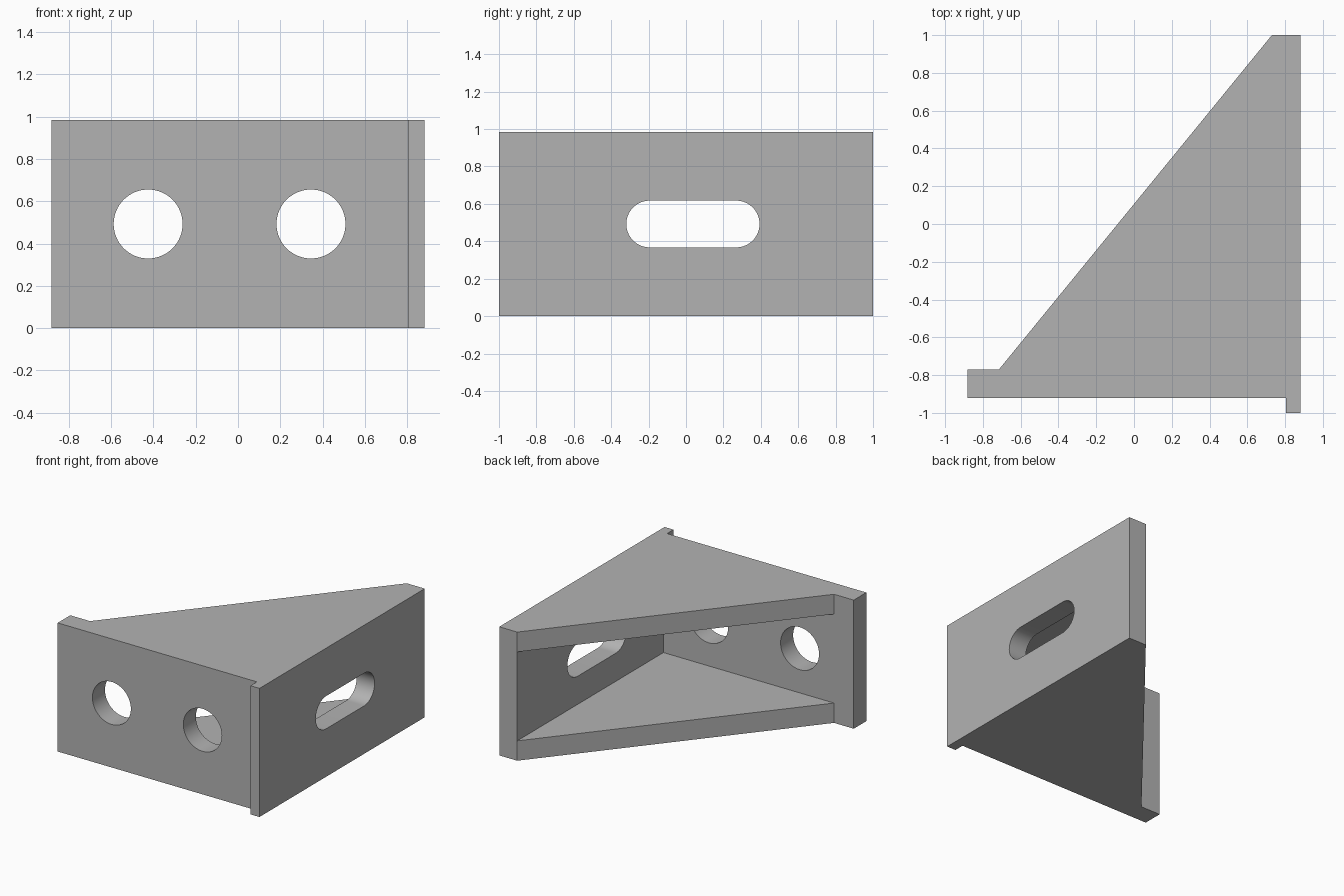
import bpy
import bmesh
from math import cos, sin, pi, radians

cube = bpy.data.objects.get("Cube")
if cube:
    bpy.data.objects.remove(cube, do_unlink=True)

HEIGHT = 0.985
PLATE = 0.152           # wall and plate thickness
SIDE = 0.882            # half width
FRONT_Y = -0.922        # outer face of the front wall
INNER_X = SIDE - PLATE
INNER_Y = FRONT_Y + PLATE
MID_Z = HEIGHT / 2

grey = bpy.data.materials.new("plain_grey")
grey.use_nodes = True
colour = (0.45, 0.45, 0.45, 1)
grey.diffuse_color = colour
grey.node_tree.nodes["Principled BSDF"].inputs["Base Color"].default_value = colour


def prism(name, outline, axis, low, high):
    """Extrude a 2D outline along an axis from low to high."""
    place = {"x": lambda u, v, w: (w, u, v),
             "y": lambda u, v, w: (u, w, v),
             "z": lambda u, v, w: (u, v, w)}[axis]
    bm = bmesh.new()
    ends = [[bm.verts.new(place(u, v, w)) for u, v in outline] for w in (low, high)]
    for ring in ends:
        bm.faces.new(ring)
    n = len(outline)
    for i in range(n):
        j = (i + 1) % n
        bm.faces.new((ends[0][i], ends[0][j], ends[1][j], ends[1][i]))
    bmesh.ops.recalc_face_normals(bm, faces=bm.faces)
    mesh = bpy.data.meshes.new(name)
    bm.to_mesh(mesh)
    bm.free()
    mesh.materials.append(grey)
    obj = bpy.data.objects.new(name, mesh)
    bpy.context.collection.objects.link(obj)
    return obj


def slot(start, end, v, radius, steps=32):
    """Rounded slot outline; a circle when start equals end."""
    points = []
    for centre, turn in ((end, -pi / 2), (start, pi / 2)):
        for i in range(steps + (start != end)):
            a = turn + pi * i / steps
            points.append((centre + radius * cos(a), v + radius * sin(a)))
    return points


# Bracket body: front wall, side wall with locating lip, sloped gussets
bracket = prism("angle_bracket", [
    (-SIDE, FRONT_Y), (SIDE - 0.076, FRONT_Y), (SIDE - 0.076, -1), (SIDE, -1),
    (SIDE, 1), (INNER_X, 1), (-0.715, INNER_Y), (-SIDE, INNER_Y)], "z", 0, HEIGHT)

# Pocket between the gussets, two round holes and one slotted hole
cutters = [prism("pocket_cutter", [(-1, INNER_Y), (INNER_X, INNER_Y), (INNER_X, 1.2), (-1, 1.2)],
                 "z", PLATE, HEIGHT - PLATE)]
for x in (-0.425, 0.345):
    cutters.append(prism("round_hole_cutter", slot(x, x, MID_Z, 0.163), "y", -1.1, -0.7))
cutters.append(prism("slot_cutter", slot(-0.194, 0.268, MID_Z, 0.125), "x", 0.65, 1))

bpy.ops.object.select_all(action="DESELECT")
bpy.context.view_layer.objects.active = bracket
bracket.select_set(True)
for cutter in cutters:
    cutter.hide_render = True
    cut = bracket.modifiers.new(cutter.name, "BOOLEAN")
    cut.operation = "DIFFERENCE"
    cut.solver = "EXACT"
    cut.object = cutter
    bpy.ops.object.modifier_apply(modifier=cut.name)
    bpy.data.objects.remove(cutter, do_unlink=True)

bpy.ops.object.shade_smooth_by_angle(angle=radians(30))
